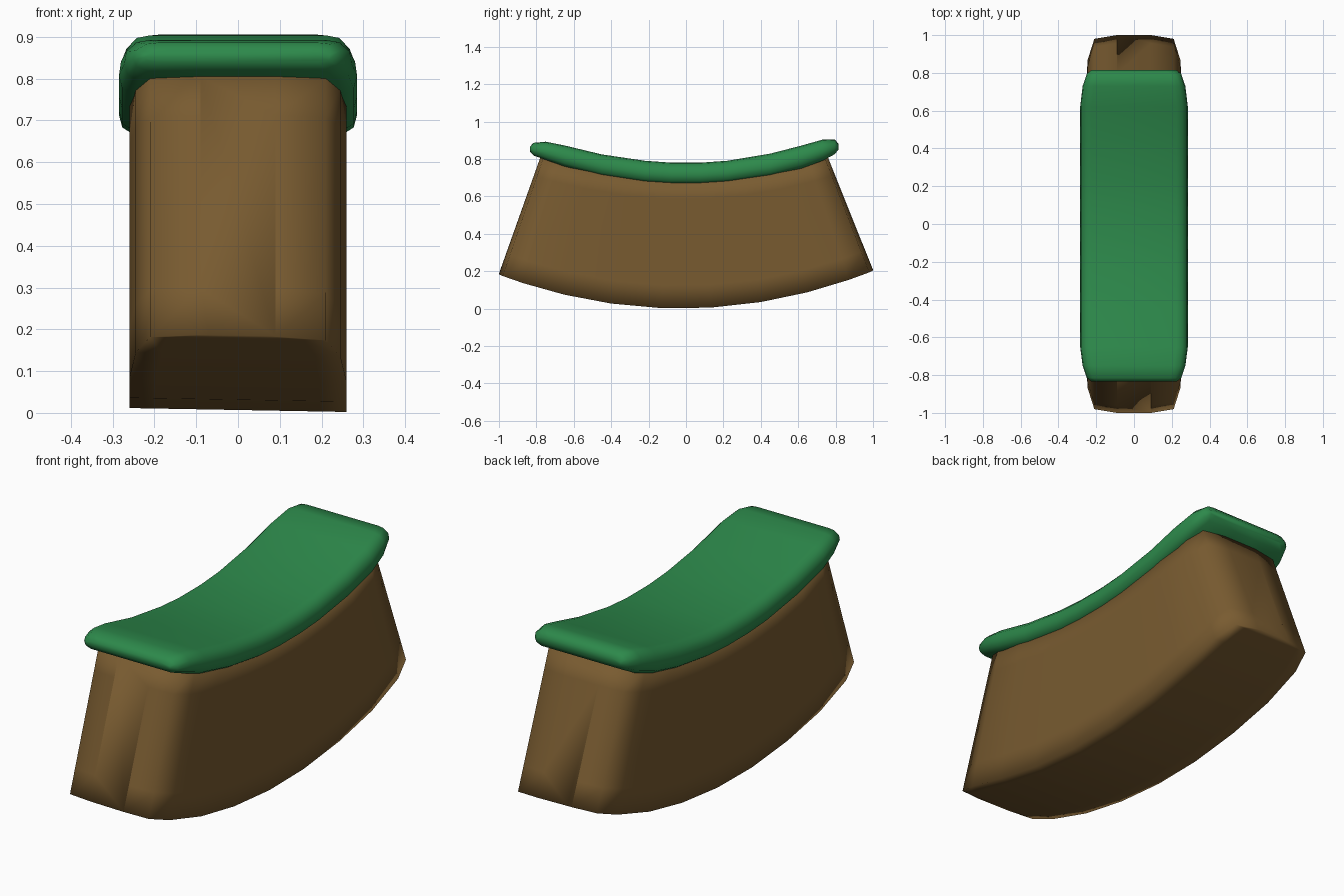
import bpy, bmesh

if "Cube" in bpy.data.objects:
    bpy.data.objects.remove(bpy.data.objects["Cube"])

def material(name, rgb):
    m = bpy.data.materials.new(name)
    m.diffuse_color = (*rgb, 1)
    m.use_nodes = True
    m.node_tree.nodes["Principled BSDF"].inputs["Base Color"].default_value = m.diffuse_color
    return m

def loft(name, rings, mat):
    """Skin a row of closed rings and close both ends, smooth shaded."""
    bm = bmesh.new()
    rows = [[bm.verts.new(p) for p in ring] for ring in rings]
    n = len(rows[0])
    for a, b in zip(rows, rows[1:]):
        for i in range(n):
            j = (i + 1) % n
            bm.faces.new((a[i], a[j], b[j], b[i]))
    bm.faces.new(rows[0])
    bm.faces.new(rows[-1][::-1])
    bmesh.ops.recalc_face_normals(bm, faces=bm.faces)
    for f in bm.faces:
        f.smooth = True
    me = bpy.data.meshes.new(name)
    bm.to_mesh(me)
    bm.free()
    me.materials.append(mat)
    ob = bpy.data.objects.new(name, me)
    bpy.context.collection.objects.link(ob)
    return ob

earth = material("earth brown", (0.19, 0.105, 0.03))
grass = material("grass green", (0.026, 0.25, 0.07))

# Earth block: rounded plan, bent so the sides fan out downwards
def bend(x, s, h):
    y0, z0 = s, 0.19 * s * s + 0.01 * s + 0.005 - 0.018 * x
    y1, z1 = 0.77 * s - 0.01, 0.69 + 0.115 * s * s
    return (x, y0 + (y1 - y0) * h, max(0, z0 + (z1 - z0) * h))

half = [(0.13, 0.26), (0.4, 0.26), (0.65, 0.26), (0.87, 0.245), (0.98, 0.21), (1.0, 0.09)]
stations = [(-s, w) for s, w in reversed(half)] + half
section = [(-1, 0), (-0.75, 0), (0.75, 0), (1, 0), (1, 0.18), (1, 0.85),
           (1, 1), (-1, 1), (-1, 0.85), (-1, 0.18)]
loft("earth_block", [[bend(u * w, s, h) for u, h in section] for s, w in stations], earth)

# Grass cap: rounded slab following the sagging top (y, bottom, top, half width)
cap = [(-0.835, 0.84, 0.865, 0.225), (-0.815, 0.818, 0.886, 0.25), (-0.75, 0.795, 0.892, 0.272),
       (-0.65, 0.76, 0.872, 0.285), (-0.45, 0.71, 0.824, 0.285), (-0.22, 0.675, 0.79, 0.285),
       (-0.08, 0.666, 0.78, 0.285), (0.08, 0.666, 0.78, 0.285), (0.22, 0.675, 0.79, 0.285),
       (0.45, 0.708, 0.828, 0.285), (0.62, 0.75, 0.872, 0.285), (0.73, 0.79, 0.903, 0.272),
       (0.795, 0.825, 0.905, 0.25), (0.815, 0.85, 0.88, 0.225)]
right = [(0.2, 0), (0.035, 0), (0.008, 0.15), (0, 0.42), (0.005, 0.72), (0.03, 0.95), (0.06, 1)]
rings = []
for y, b, t, w in cap:
    side = [(w - d, y, b + (t - b) * k) for d, k in right]
    rings.append(side + [(-x, yy, z) for x, yy, z in reversed(side)])
loft("grass_cap", rings, grass)
